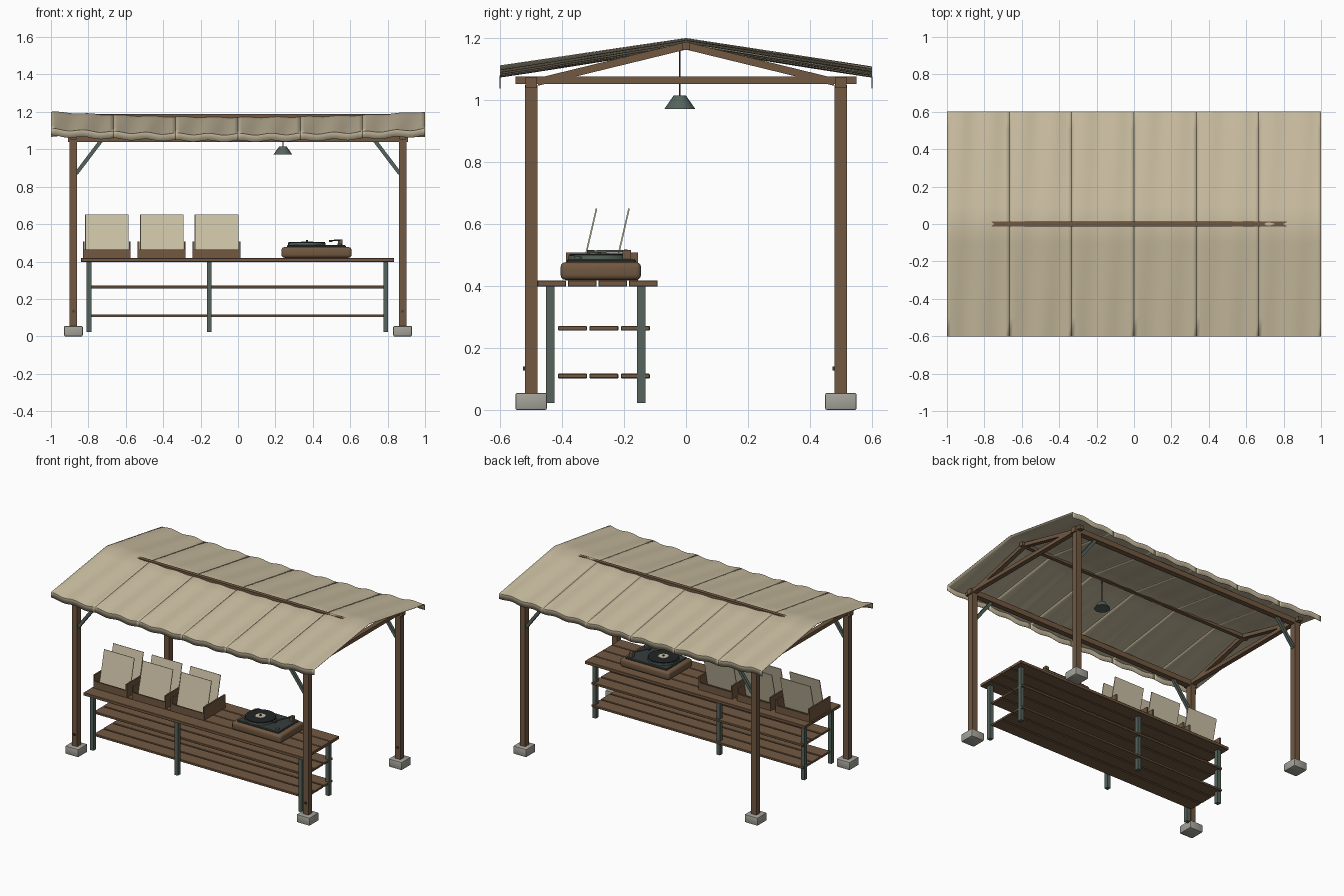
import bpy, bmesh, math
from mathutils import Vector

if "Cube" in bpy.data.objects:
    bpy.data.objects.remove(bpy.data.objects["Cube"])


def material(name, rgb):
    m = bpy.data.materials.new(name)
    m.diffuse_color = (*rgb, 1)
    m.use_nodes = True
    m.node_tree.nodes["Principled BSDF"].inputs["Base Color"].default_value = m.diffuse_color
    return m


WOOD = material("brown wood", (0.165, 0.098, 0.053))
CANVAS = material("cream canvas", (0.60, 0.52, 0.36))
CARD = material("cream card", (0.60, 0.53, 0.38))
METAL = material("green grey metal", (0.09, 0.125, 0.105))
STONE = material("grey concrete", (0.37, 0.36, 0.32))
DARK = material("dark slate", (0.035, 0.048, 0.045))
BLACK = material("black vinyl", (0.014, 0.018, 0.018))


def finish(name, bm, mat, smooth=False):
    bmesh.ops.recalc_face_normals(bm, faces=bm.faces)
    me = bpy.data.meshes.new(name)
    bm.to_mesh(me)
    bm.free()
    me.materials.append(mat)
    ob = bpy.data.objects.new(name, me)
    bpy.context.collection.objects.link(ob)
    if smooth:
        bpy.ops.object.select_all(action='DESELECT')
        ob.select_set(True)
        bpy.context.view_layer.objects.active = ob
        bpy.ops.object.shade_smooth_by_angle(angle=math.radians(35))
    return ob


def box(name, x, y, z, mat, bevel=0.0, segments=1):
    """Box from (min, max) ranges on each axis."""
    bm = bmesh.new()
    bmesh.ops.create_cube(bm, size=1)
    for v in bm.verts:
        v.co = [r[0] if c < 0 else r[1] for c, r in zip(v.co, (x, y, z))]
    if bevel:
        bmesh.ops.bevel(bm, geom=bm.edges[:], offset=bevel, segments=segments,
                        profile=0.5, affect='EDGES')
    return finish(name, bm, mat, segments > 1)


def bar(name, a, b, width, depth, mat):
    """Square bar running from a to b; depth lies in the vertical plane."""
    a, b = Vector(a), Vector(b)
    bm = bmesh.new()
    bmesh.ops.create_cube(bm, size=1)
    d = (b - a).normalized()
    side = d.cross(Vector((0, 0, 1))).normalized()
    up = side.cross(d)
    mid, length = (a + b) / 2, (b - a).length
    for v in bm.verts:
        v.co = mid + side * v.co.x * width + d * v.co.y * length + up * v.co.z * depth
    return finish(name, bm, mat)


def cone(name, centre, r1, r2, z0, z1, mat, sides=32):
    bm = bmesh.new()
    bmesh.ops.create_cone(bm, cap_ends=True, segments=sides, radius1=r1,
                          radius2=r2, depth=z1 - z0)
    bmesh.ops.translate(bm, verts=bm.verts, vec=(*centre, (z0 + z1) / 2))
    return finish(name, bm, mat, True)


# Posts with footings, bolts and corner braces
for sx in (-1, 1):
    for sy in (-1, 1):
        x, y = 0.88 * sx, 0.5 * sy
        box("footing", (x - .05, x + .05), (y - .051, y + .051), (0, .055), STONE, .006, 2)
        box("post", (x - .02, x + .02), (y - .02, y + .02), (.05, 1.05), WOOD)
        box("post_bolt", (x - .006, x + .006), (y - .027, y - .019), (.128, .14), DARK)
        bar("brace", (.865 * sx, y, .87), (.725 * sx, y, 1.055), .02, .02, METAL)

# Roof frame: eave beams, tie beams, rafters and ridge
for sy in (-1, 1):
    box("eave_beam", (-.91, .91), (.5 * sy - .019, .5 * sy + .019), (1.04, 1.076), WOOD)
for sx in (-1, 1):
    x = .88 * sx
    box("tie_beam", (x - .016, x + .016), (-.55, .55), (1.052, 1.077), WOOD)
    for sy in (-1, 1):
        bar("rafter", (x, .48 * sy, 1.059), (x, 0, 1.176), .03, .024, WOOD)
box("ridge_beam", (-.91, .91), (-.013, .013), (1.163, 1.188), WOOD)


# Sagging, rippled canvas roof of six panels with hanging valances
def canvas_z(x, y):
    sag = .028 * (1 - x * x)
    ripple = .005 * math.sin(12 * math.pi * x - 2 * y) * (.5 + .5 * abs(y) / .6)
    return 1.199 - .092 * abs(y) / .6 - sag + ripple


rows = [-.6 + .1 * j for j in range(13)]
bm = bmesh.new()
for p in range(6):
    grid = []
    for i in range(17):
        x = -1 + (p + i / 16) / 3
        line = [(x, y, canvas_z(x, y)) for y in rows]
        line.insert(0, (x, -.6, canvas_z(x, -.6) - .036))
        line.append((x, .6, canvas_z(x, .6) - .036))
        grid.append([bm.verts.new(c) for c in line])
    for g, h in zip(grid, grid[1:]):
        for j in range(len(g) - 1):
            bm.faces.new((g[j], h[j], h[j + 1], g[j + 1]))
canopy = finish("canvas_roof", bm, CANVAS, True)
thick = canopy.modifiers.new("thickness", 'SOLIDIFY')
thick.thickness = .003
thick.offset = 0

# Hanging lamp
cone("lamp_cord", (.24, -.02), .003, .003, 1.01, 1.165, DARK, 8)
cone("lamp_shade", (.24, -.02), .05, .02, .972, 1.015, METAL, 16)

# Table planks, shelves and legs
for k in range(4):
    y = -.48 + .0985 * k
    box("table_plank", (-.84, .835), (y, y + .093), (.398, .418), WOOD, .002)
for z in (.102, .256):
    for k in range(3):
        y = -.413 + .1015 * k
        box("shelf_plank", (-.808, .802), (y, y + .093), (z, z + .015), WOOD, .002)
for x in (-.796, -.154, .79):
    for y in (-.438, -.144):
        box("table_leg", (x - .013, x + .013), (y - .014, y + .014), (.022, .4), METAL)

# Open crates holding leaning sleeves
for x in (-.702, -.408, -.115):
    l, r = x - .128, x + .128
    box("crate_base", (l, r), (-.387, -.155), (.418, .428), WOOD)
    for y in (-.387, -.165):
        box("crate_board", (l, r), (y, y + .01), (.42, .465), WOOD)
    for s in (l, r - .01):
        box("crate_side", (s, s + .01), (-.387, -.155), (.42, .508), WOOD)
    for y, dx in ((-.34, .002), (-.235, -.002)):
        c = x + dx
        bar("sleeve", (c, y, .43), (c, y + .051, .65), .23, .005, CARD)

# Record player: plinth, top plate, platter, disc and label
box("player_plinth", (.232, .607), (-.405, -.145), (.42, .477), WOOD, .016, 3)
box("player_top", (.262, .577), (-.385, -.162), (.474, .487), DARK, .004)
disc = (.368, -.28)
cone("platter", disc, .1, .1, .486, .498, METAL)
cone("vinyl_disc", disc, .097, .097, .498, .504, BLACK)
cone("disc_label", disc, .032, .032, .504, .506, CARD)
cone("spindle", disc, .006, .006, .506, .514, DARK, 10)

# Tone arm
box("arm_post", (.535, .56), (-.205, -.178), (.486, .517), WOOD)
bar("tone_arm", (.547, -.19, .514), (.497, -.3, .512), .007, .007, METAL)
box("arm_head", (.486, .506), (-.32, -.295), (.505, .516), DARK)
cone("speed_knob", (.545, -.35), .012, .012, .486, .495, METAL, 12)
